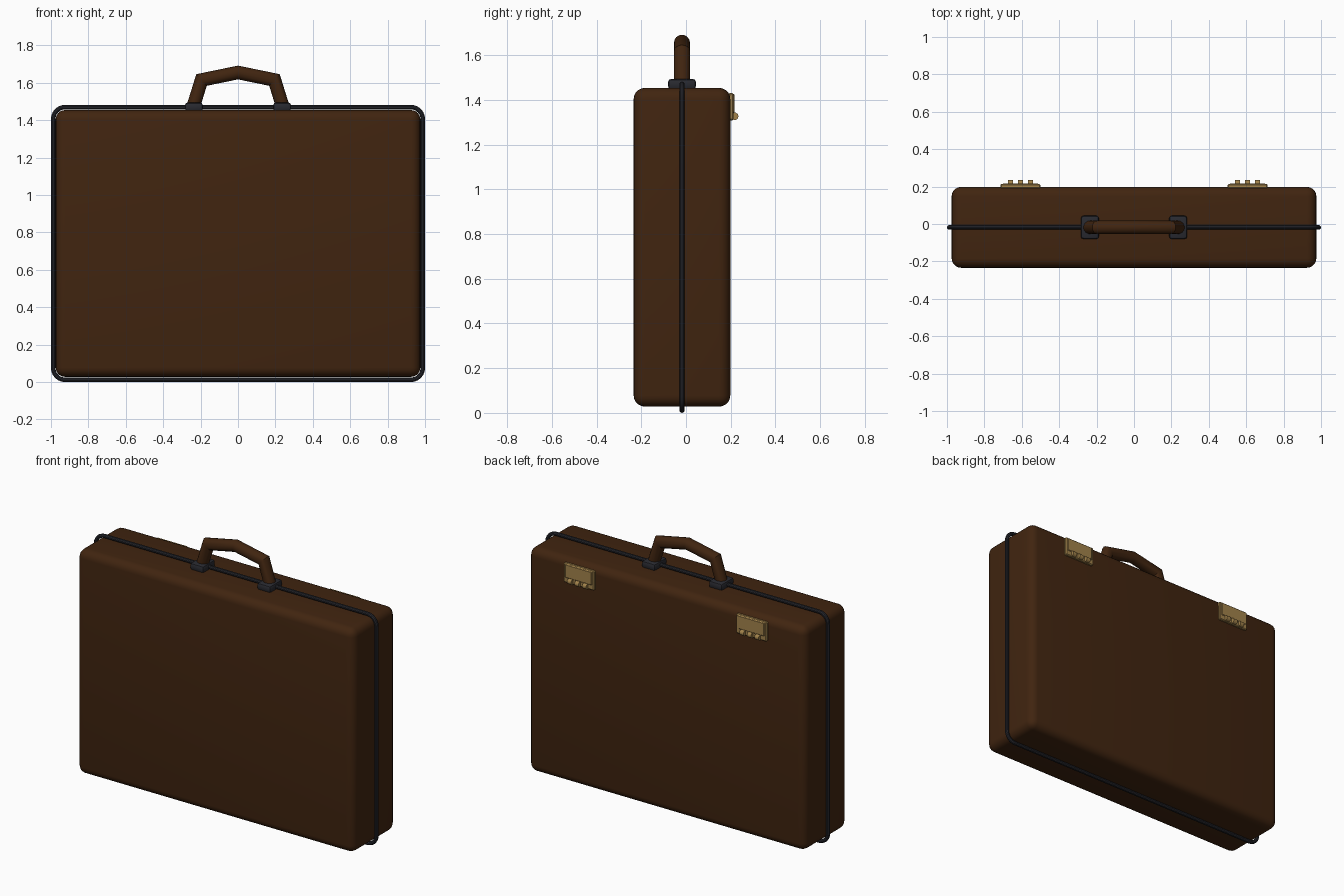
import bpy, bmesh, math
from mathutils import Matrix

if "Cube" in bpy.data.objects:
    bpy.data.objects.remove(bpy.data.objects["Cube"])

YC = -0.018          # centre plane of the case body and trim
ZC = 0.741           # mid height of the body


def material(name, rgb):
    m = bpy.data.materials.new(name)
    m.diffuse_color = (*rgb, 1)
    m.use_nodes = True
    m.node_tree.nodes["Principled BSDF"].inputs["Base Color"].default_value = m.diffuse_color
    return m


LEATHER = material("brown leather", (0.052, 0.018, 0.005))
DARK = material("dark trim", (0.022, 0.023, 0.030))
BRASS = material("brass", (0.36, 0.225, 0.07))


def finish(name, bm, mat, angle=35):
    me = bpy.data.meshes.new(name)
    bm.to_mesh(me)
    bm.free()
    me.materials.append(mat)
    ob = bpy.data.objects.new(name, me)
    bpy.context.collection.objects.link(ob)
    bpy.ops.object.select_all(action='DESELECT')
    ob.select_set(True)
    bpy.context.view_layer.objects.active = ob
    bpy.ops.object.shade_smooth_by_angle(angle=math.radians(angle))
    return ob


def box(name, loc, size, mat, bevel=0.0, segs=1):
    bm = bmesh.new()
    bmesh.ops.create_cube(bm, size=1, matrix=Matrix.Translation(loc) @ Matrix.Diagonal((*size, 1)))
    if bevel:
        bmesh.ops.bevel(bm, geom=bm.edges[:], offset=bevel, segments=segs, profile=0.5, affect='EDGES')
    return finish(name, bm, mat)


def tube(name, path, radius, mat, closed=False, sides=16):
    """Round tube along a path of (x, z) points in the centre plane, with mitred joints."""
    bm = bmesh.new()
    rings, n = [], len(path)
    for i, (x, z) in enumerate(path):
        a = path[(i - 1) % n] if closed or i > 0 else path[i]
        b = path[(i + 1) % n] if closed or i < n - 1 else path[i]
        d1 = math.atan2(z - a[1], x - a[0]) if a != (x, z) else None
        d2 = math.atan2(b[1] - z, b[0] - x) if b != (x, z) else None
        d1 = d2 if d1 is None else d1
        d2 = d1 if d2 is None else d2
        turn = (d2 - d1 + math.pi) % (2 * math.pi) - math.pi
        mid = d1 + turn / 2
        nx, nz, r = -math.sin(mid), math.cos(mid), radius / math.cos(turn / 2)
        ring = []
        for k in range(sides):
            t = 2 * math.pi * k / sides
            c = r * math.cos(t)
            ring.append(bm.verts.new((x + nx * c, YC + radius * math.sin(t), z + nz * c)))
        rings.append(ring)
    for i in range(n if closed else n - 1):
        p, q = rings[i], rings[(i + 1) % n]
        for k in range(sides):
            j = (k + 1) % sides
            bm.faces.new((p[k], p[j], q[j], q[k]))
    if not closed:
        bm.faces.new(rings[0])
        bm.faces.new(rings[-1])
    bmesh.ops.recalc_face_normals(bm, faces=bm.faces[:])
    return finish(name, bm, mat, 30 if closed else 25)


# Case body with rounded edges
box("case_body", (0, YC, ZC), (1.95, 0.432, 1.426), LEATHER, 0.05, 5)

# Trim bead around the seam
hx, hz, r = 0.988, 0.729, 0.063
loop = []
for q, (sx, sz) in enumerate(((1, 1), (-1, 1), (-1, -1), (1, -1))):
    for k in range(7):
        t = math.pi / 2 * (q + k / 6)
        loop.append((sx * (hx - r) + r * math.cos(t), ZC + sz * (hz - r) + r * math.sin(t)))
tube("seam_trim", loop, 0.012, DARK, closed=True, sides=10)

# Angular carrying handle
tube("handle", [(-0.24, 1.47), (-0.195, 1.615), (0, 1.655), (0.195, 1.615), (0.24, 1.47)],
     0.036, LEATHER)

for side, s in (("left", -1), ("right", 1)):
    # Handle mount
    box(side + "_handle_mount", (s * 0.236, YC, 1.471), (0.096, 0.125, 0.046), DARK, 0.014, 2)
    # Clasp: back plate, raised panel and three number wheels
    cx = s * 0.607
    box(side + "_clasp_plate", (cx, 0.202, 1.370), (0.215, 0.022, 0.122), BRASS, 0.005)
    box(side + "_clasp_panel", (cx, 0.208, 1.384), (0.190, 0.018, 0.086), BRASS, 0.004)
    for i in (-1, 0, 1):
        bm = bmesh.new()
        bmesh.ops.create_cone(bm, cap_ends=True, segments=10, radius1=0.017, radius2=0.017, depth=0.028,
                              matrix=Matrix.Translation((cx + i * 0.053, 0.218, 1.327))
                              @ Matrix.Rotation(math.pi / 2, 4, 'Y'))
        finish(f"{side}_clasp_wheel_{i + 2}", bm, BRASS, 40)
